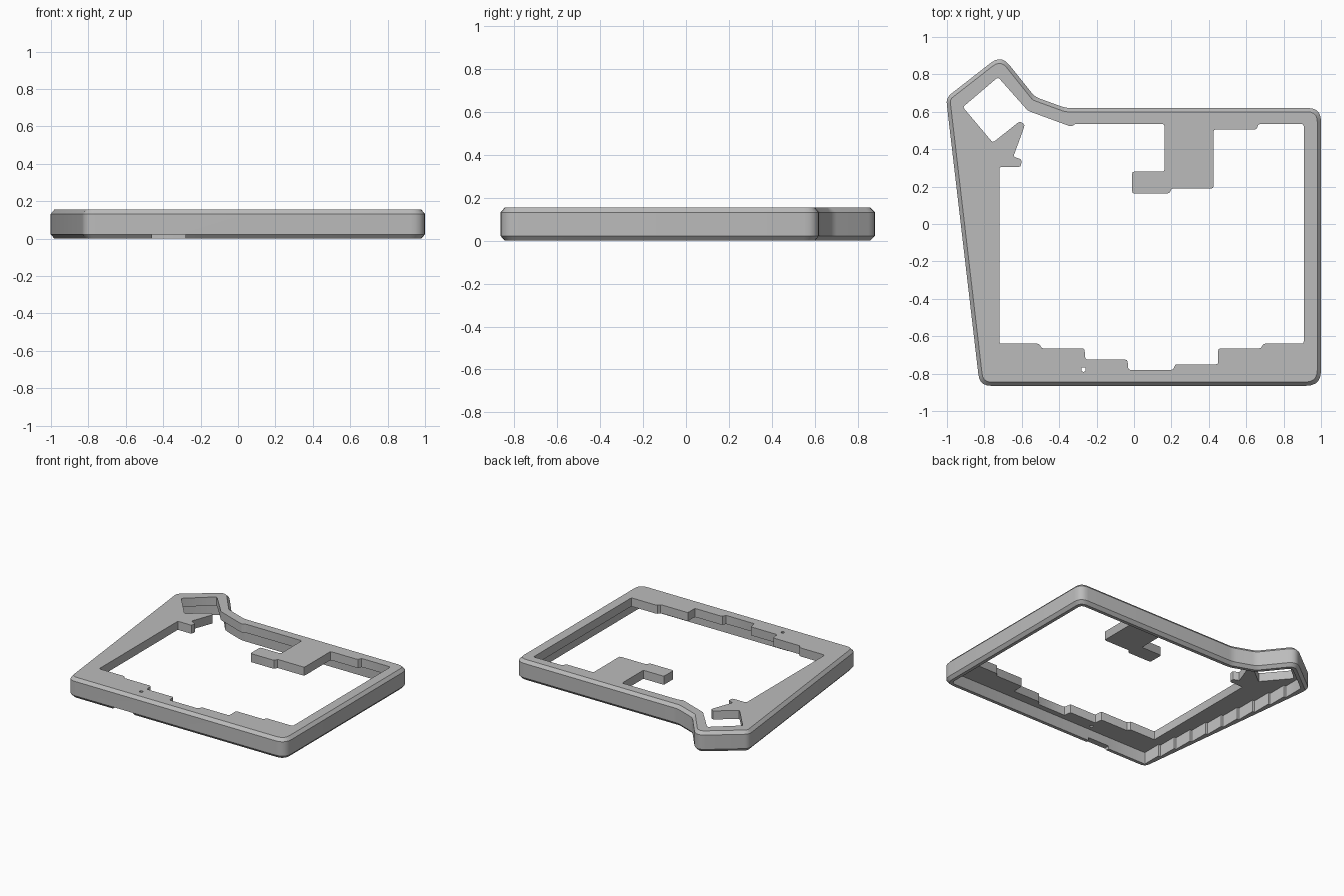
import bpy
import bmesh
from mathutils import Vector

cube = bpy.data.objects.get("Cube")
if cube:
    bpy.data.objects.remove(cube, do_unlink=True)

HEIGHT, BEVEL_WIDTH, BEVEL_HEIGHT = 0.155, 0.02, 0.023
PLATE_BOTTOM = 0.09
WALL = 0.045
STAIRS = 10

grey = bpy.data.materials.new("case_grey")
grey.use_nodes = True
grey.diffuse_color = (0.5, 0.5, 0.5, 1)
grey.node_tree.nodes["Principled BSDF"].inputs["Base Color"].default_value = grey.diffuse_color


def hundredths(*pairs):
    return [Vector(pair) / 100 for pair in pairs]


def inset(points, distance):
    """Move every edge of a counter-clockwise outline inward."""
    result = []
    for i, point in enumerate(points):
        before = (point - points[i - 1]).normalized()
        after = (points[(i + 1) % len(points)] - point).normalized()
        normal_a = Vector((-before.y, before.x))
        normal_b = Vector((-after.y, after.x))
        result.append(point + (normal_a + normal_b) * distance / (1 + normal_a.dot(normal_b)))
    return result


def rounded(points, sizes, steps):
    """Replace each corner with a short curve."""
    result = []
    for i, point in enumerate(points):
        back = points[i - 1] - point
        ahead = points[(i + 1) % len(points)] - point
        size = min(sizes[i], back.length * 0.45, ahead.length * 0.45)
        start = point + back.normalized() * size
        end = point + ahead.normalized() * size
        for k in range(steps + 1):
            t = k / steps
            result.append(start * (1 - t) ** 2 + point * 2 * t * (1 - t) + end * t * t)
    return result


# Outer outline of the case
corners = hundredths((-82.5, -86.5), (100, -86.5), (100, 62), (-36.5, 62),
                     (-53, 68), (-71, 90.5), (-100.5, 67.5))
corner_sizes = [0.06, 0.08, 0.07, 0.03, 0.03, 0.07, 0.035]


def shell_outline(distance):
    reduced = [max(size - distance * 0.8, 0.01) for size in corner_sizes]
    return rounded(inset(corners, distance), reduced, 5)


# Hollow underside, with a stepped inner wall along the slanted side
inner = inset(corners, WALL)
bottom, peak, top = inner[0], inner[-2], inner[-1]
stairs = []
for i in range(STAIRS):
    upper = top.lerp(bottom, i / STAIRS)
    lower = top.lerp(bottom, (i + 1) / STAIRS)
    stairs += [Vector((lower.x, upper.y)), lower]
stairs[0] = top.lerp(peak, (stairs[0].x - top.x) / (peak.x - top.x))
bends = inner[1:-1]
cavity = rounded(bends + stairs, [0.03] * len(bends) + [0.004] * len(stairs), 2)

# Opening through the top plate, leaving the bracket and the side spur
opening = hundredths(
    (-72, -64), (-50.5, -64), (-49.5, -66.5), (-26.5, -66.5), (-26, -72.5),
    (-3.5, -72.5), (-3, -78), (21, -78), (22, -75), (45, -75), (45, -66.5),
    (68, -66.5), (69, -64), (90.8, -64), (90.8, 53.5), (66.5, 53.5),
    (65.5, 50.5), (42.5, 50.5), (42.5, 19), (20, 19), (19, 16.3), (-1, 16.3),
    (-1, 28), (16.3, 28), (16.3, 53.5), (-31.5, 53.5), (-33.5, 52),
    (-56.7, 60.5), (-72.7, 78.5), (-91.5, 62.5), (-75.5, 43.5), (-61, 55),
    (-58.3, 53), (-64.5, 36), (-60, 34.5), (-60.5, 30.5), (-72, 30.5))
opening = rounded(opening, [0.012] * len(opening), 2)

# Small reset hole in the plate
hole_centre = Vector((-0.27, -0.778))
hole = [hole_centre + Vector(side) * 0.012 for side in ((-1, -1), (1, -1), (1, 1), (-1, 1))]
hole = rounded(hole, [0.01] * len(hole), 3)

bm = bmesh.new()


def ring(outline, z):
    """Add a closed loop of vertices and edges."""
    verts = [bm.verts.new((p.x, p.y, z)) for p in outline]
    for i, vert in enumerate(verts):
        bm.edges.new((verts[i - 1], vert))
    return verts


def wall(*rings):
    """Join matching rings with a band of faces."""
    for low, high in zip(rings, rings[1:]):
        for i in range(len(low)):
            bm.faces.new((low[i - 1], low[i], high[i], high[i - 1]))


def flat(*rings):
    """Fill between an outer ring and the holes in it."""
    edges = [bm.edges.get((loop[i - 1], loop[i])) for loop in rings for i in range(len(loop))]
    bmesh.ops.triangle_fill(bm, use_beauty=True, edges=edges, normal=(0, 0, 1))


# Rims, plate faces and the walls between them
wide, narrow = shell_outline(0), shell_outline(BEVEL_WIDTH)
base_rim, top_rim = ring(narrow, 0), ring(narrow, HEIGHT)
cavity_low, cavity_high = ring(cavity, 0), ring(cavity, PLATE_BOTTOM)
opening_low, opening_high = ring(opening, PLATE_BOTTOM), ring(opening, HEIGHT)
hole_low, hole_high = ring(hole, PLATE_BOTTOM), ring(hole, HEIGHT)
flat(top_rim, opening_high, hole_high)
flat(cavity_high, opening_low, hole_low)
flat(base_rim, cavity_low)
wall(base_rim, ring(wide, BEVEL_HEIGHT), ring(wide, HEIGHT - BEVEL_HEIGHT), top_rim)
wall(cavity_low, cavity_high)
wall(opening_low, opening_high)
wall(hole_low, hole_high)

# Shallow notch under the front wall
NOTCH_LEFT, NOTCH_RIGHT = -0.46, -0.28


def low_front_faces():
    centres = [(face, face.calc_center_median()) for face in bm.faces]
    return [(face, c) for face, c in centres if c.y < -0.8 and c.z < 0.06]


for point, normal in (((NOTCH_LEFT, 0, 0), (1, 0, 0)), ((NOTCH_RIGHT, 0, 0), (1, 0, 0)),
                      ((0, 0, BEVEL_HEIGHT), (0, 0, 1))):
    faces = [face for face, centre in low_front_faces()]
    edges = {edge for face in faces for edge in face.edges}
    verts = {vert for face in faces for vert in face.verts}
    bmesh.ops.bisect_plane(bm, geom=faces + list(edges) + list(verts), dist=0.00001,
                           plane_co=point, plane_no=normal)
removed = [face for face, c in low_front_faces()
           if NOTCH_LEFT < c.x < NOTCH_RIGHT and c.z < BEVEL_HEIGHT]
bmesh.ops.delete(bm, geom=removed, context="FACES")
open_verts = {vert for edge in bm.edges if edge.is_boundary for vert in edge.verts}
ceiling = [vert for vert in open_verts if abs(vert.co.z - BEVEL_HEIGHT) < 0.001]
outer = sorted([v for v in ceiling if v.co.y < -0.84], key=lambda v: v.co.x)
inside = sorted([v for v in ceiling if v.co.y >= -0.84], key=lambda v: -v.co.x)
bm.faces.new(outer + inside)
bmesh.ops.holes_fill(bm, edges=[edge for edge in bm.edges if edge.is_boundary], sides=0)

# Finished case
bmesh.ops.recalc_face_normals(bm, faces=bm.faces)
mesh = bpy.data.meshes.new("case_frame")
bm.to_mesh(mesh)
bm.free()
mesh.materials.append(grey)
case = bpy.data.objects.new("case_frame", mesh)
bpy.context.collection.objects.link(case)

# Smooth corners, crisp bevel edges
bpy.ops.object.select_all(action="DESELECT")
case.select_set(True)
bpy.context.view_layer.objects.active = case
bpy.ops.object.shade_smooth_by_angle(angle=0.4)
